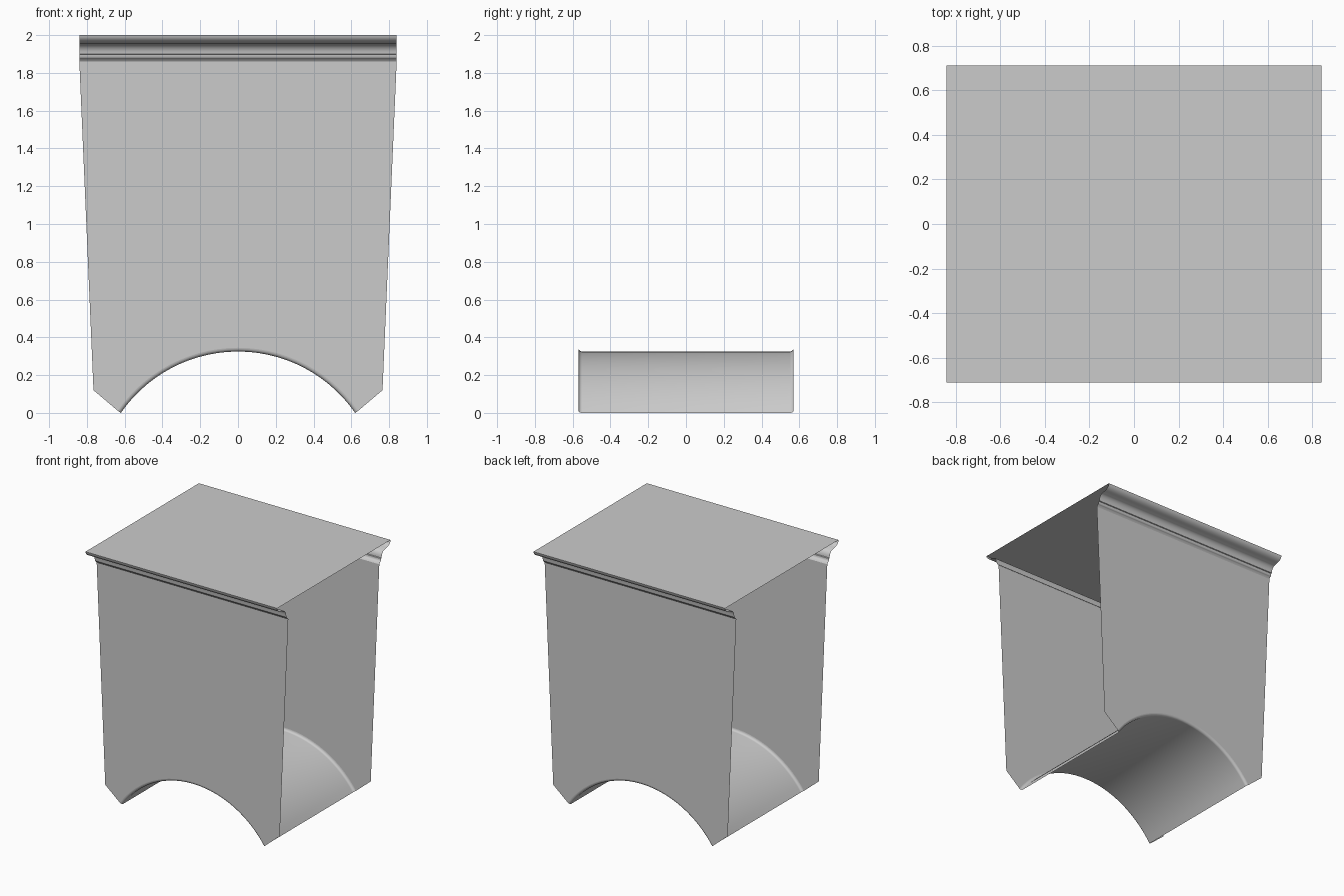
import bpy, bmesh, math

cube = bpy.data.objects.get("Cube")
if cube:
    bpy.data.objects.remove(cube, do_unlink=True)

stone = bpy.data.materials.new("light_grey")
stone.use_nodes = True
GREY = (0.6, 0.6, 0.6, 1)
stone.diffuse_color = GREY
stone.node_tree.nodes["Principled BSDF"].inputs["Base Color"].default_value = GREY

HALF_WIDTH, HEIGHT = 0.84, 2.0
WALL_Y, TOP_Y = 0.57, 0.71
CORNICE_Z = 1.86
ARCH_R, ARCH_Z, FILLET = 0.754, -0.429, 0.02
ARCH_START = math.atan2(-ARCH_Z, 0.62)
ARCH_STEPS = 28


def add_sheet(name, rows, smooth=True):
    """Skin a grid of point rows; a single row becomes one flat face."""
    bm = bmesh.new()
    grid = [[bm.verts.new(p) for p in row] for row in rows]
    if len(grid) == 1:
        bm.faces.new(grid[0])
    for a, b in zip(grid, grid[1:]):
        for i in range(len(a) - 1):
            bm.faces.new((a[i], a[i + 1], b[i + 1], b[i]))
    mesh = bpy.data.meshes.new(name)
    bm.to_mesh(mesh)
    bm.free()
    mesh.materials.append(stone)
    obj = bpy.data.objects.new(name, mesh)
    bpy.context.collection.objects.link(obj)
    if smooth:
        bpy.ops.object.select_all(action="DESELECT")
        bpy.context.view_layer.objects.active = obj
        obj.select_set(True)
        bpy.ops.object.shade_smooth_by_angle(angle=math.radians(35))
    return obj


def arch_row(radius, y):
    """Points of the arch from right to left at one depth."""
    span = math.pi - 2 * ARCH_START
    angles = [math.pi - ARCH_START - span * i / ARCH_STEPS for i in range(ARCH_STEPS + 1)]
    return [(radius * math.cos(a), y, ARCH_Z + radius * math.sin(a)) for a in angles]


def quarter(start, end, bulge_first, steps=6):
    """Quarter ellipse between two profile points."""
    points = []
    for i in range(steps + 1):
        t = math.pi / 2 * i / steps
        u, v = math.sin(t), 1 - math.cos(t)
        if bulge_first:
            u, v = v, u
        points.append((start[0] + (end[0] - start[0]) * u,
                       start[1] + (end[1] - start[1]) * v))
    return points


# Moulding profile (depth, height): ovolo, cove, fillet step and small bead
profile = quarter((TOP_Y, HEIGHT), (0.645, 1.955), True)
profile += quarter((0.64, 1.952), (0.598, 1.9), False)
profile += quarter((0.592, 1.897), (0.583, 1.876), True, 4)
profile += [(0.578, 1.873), (WALL_Y, CORNICE_Z)]

for side, label in ((-1, "front"), (1, "back")):
    # Tapered wall with a curved cut-out at the foot
    outline = arch_row(ARCH_R + FILLET, side * WALL_Y)
    outline += [(x, side * WALL_Y, z) for x, z in
                ((0.765, 0.12), (HALF_WIDTH, CORNICE_Z),
                 (-HALF_WIDTH, CORNICE_Z), (-0.765, 0.12))]
    if side < 0:
        outline.reverse()
    add_sheet(label + "_wall", [outline], smooth=False)

    # Cornice swept straight across the wall
    ends = (-HALF_WIDTH * side, HALF_WIDTH * side)
    add_sheet(label + "_cornice",
              [[(x, side * y, z) for x in ends] for y, z in reversed(profile)])

# Flat top slab
add_sheet("top", [[(-HALF_WIDTH, -TOP_Y, HEIGHT), (HALF_WIDTH, -TOP_Y, HEIGHT),
                   (HALF_WIDTH, TOP_Y, HEIGHT), (-HALF_WIDTH, TOP_Y, HEIGHT)]], smooth=False)

# Arched underside with rounded rims at both ends
rim = []
for i in range(6):
    t = math.pi / 2 * i / 5
    rim.append((ARCH_R + FILLET * (1 - math.sin(t)),
                WALL_Y - FILLET * (1 - math.cos(t))))
sections = [(r, -y) for r, y in rim] + [(r, y) for r, y in reversed(rim)]
arch = add_sheet("arch_underside", [arch_row(r, y) for r, y in sections])
arch.data.flip_normals()
